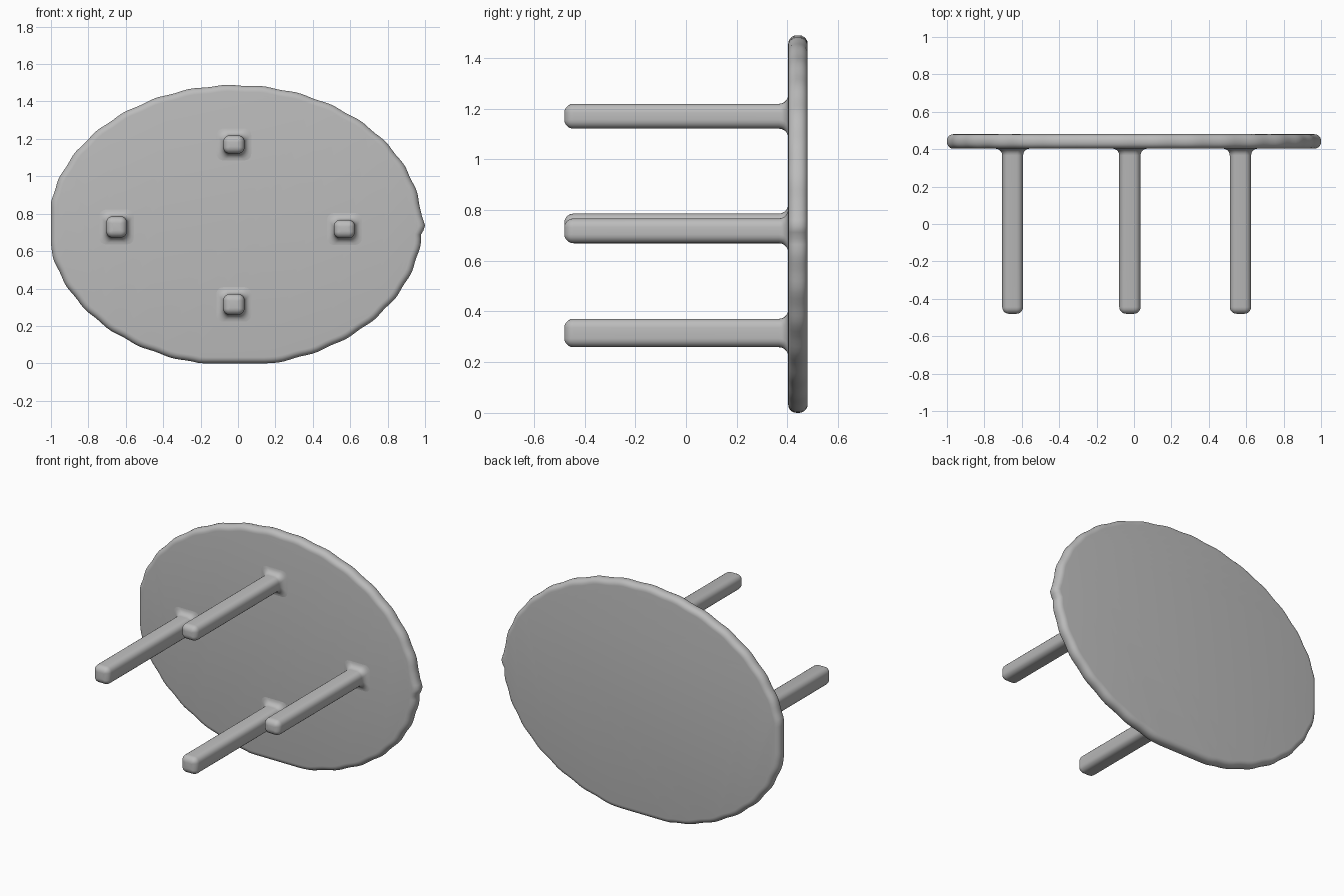
import bpy, bmesh, math

if "Cube" in bpy.data.objects:
    bpy.data.objects.remove(bpy.data.objects["Cube"])

grey = bpy.data.materials.new("plain_grey")
grey.diffuse_color = (0.5, 0.5, 0.5, 1)
grey.use_nodes = True
grey.node_tree.nodes["Principled BSDF"].inputs["Base Color"].default_value = grey.diffuse_color


def loft(name, rings):
    """Skin a list of equal-length point rings, capping both ends."""
    bm = bmesh.new()
    loops = [[bm.verts.new(p) for p in ring] for ring in rings]
    n = len(loops[0])
    for a, b in zip(loops, loops[1:]):
        for i in range(n):
            j = (i + 1) % n
            bm.faces.new((a[i], a[j], b[j], b[i]))
    bm.faces.new(loops[0])
    bm.faces.new(loops[-1])
    bmesh.ops.recalc_face_normals(bm, faces=bm.faces)
    me = bpy.data.meshes.new(name)
    bm.to_mesh(me)
    bm.free()
    me.materials.append(grey)
    ob = bpy.data.objects.new(name, me)
    bpy.context.collection.objects.link(ob)
    bpy.context.view_layer.objects.active = ob
    ob.select_set(True)
    bpy.ops.object.shade_smooth_by_angle(angle=math.radians(40))
    ob.select_set(False)
    return ob


# Oval top: slightly uneven rim, trimmed flat on the left and bottom
CX, CZ, A, B = -0.015, 0.737, 0.998, 0.75
Y0, Y1, R = 0.403, 0.48, 0.034


def rim(y, inset):
    pts = []
    for i in range(192):
        t = 2 * math.pi * i / 192
        w = 0.003 * math.sin(32 * t)
        if i in (0, 1, 191):                      # small nub on the right
            w = 0.017 if i == 0 else 0.010
        x = max(CX + (A + w) * math.cos(t), -1.0) - CX
        z = max(CZ + (B + w) * math.sin(t), 0.0) - CZ
        pts.append((CX + x * (1 - inset / A), y, CZ + z * (1 - inset / B)))
    return pts


angles = [math.pi / 2 * k / 5 for k in range(6)]
rings = [rim(Y0 + R * (1 - math.cos(a)), R * (1 - math.sin(a))) for a in angles]
rings += [rim(Y1 - R * (1 - math.cos(a)), R * (1 - math.sin(a))) for a in reversed(angles)]
loft("oval_top", rings)


# Legs: rounded square bars with a soft tip and a flared root
def section(cx, cz, hw, hh, y, grow, corner=0.035):
    pts = []
    c = max(corner + min(grow, 0), 0.004)
    hw, hh = hw + grow, hh + grow
    for q, (sx, sz) in enumerate(((1, 1), (-1, 1), (-1, -1), (1, -1))):
        for k in range(6):
            a = math.pi / 2 * (q + k / 5)
            pts.append((cx + sx * (hw - c) + c * math.cos(a), y,
                        cz + sz * (hh - c) + c * math.sin(a)))
    return pts


TIP, TR, FL = -0.48, 0.036, 0.036
for name, cx, cz, hw, hh in (("leg_upper", -0.022, 1.17, 0.057, 0.049),
                             ("leg_lower", -0.022, 0.315, 0.057, 0.056),
                             ("leg_left", -0.649, 0.729, 0.056, 0.057),
                             ("leg_right", 0.569, 0.718, 0.057, 0.049)):
    rings = [section(cx, cz, hw, hh, TIP + TR * (1 - math.cos(a)),
                     -TR * (1 - math.sin(a))) for a in angles]
    rings += [section(cx, cz, hw, hh, Y0 - FL * (1 - math.sin(a)),
                      FL * (1 - math.cos(a))) for a in angles]
    rings.append(section(cx, cz, hw, hh, Y0 + 0.02, FL))
    loft(name, rings)
